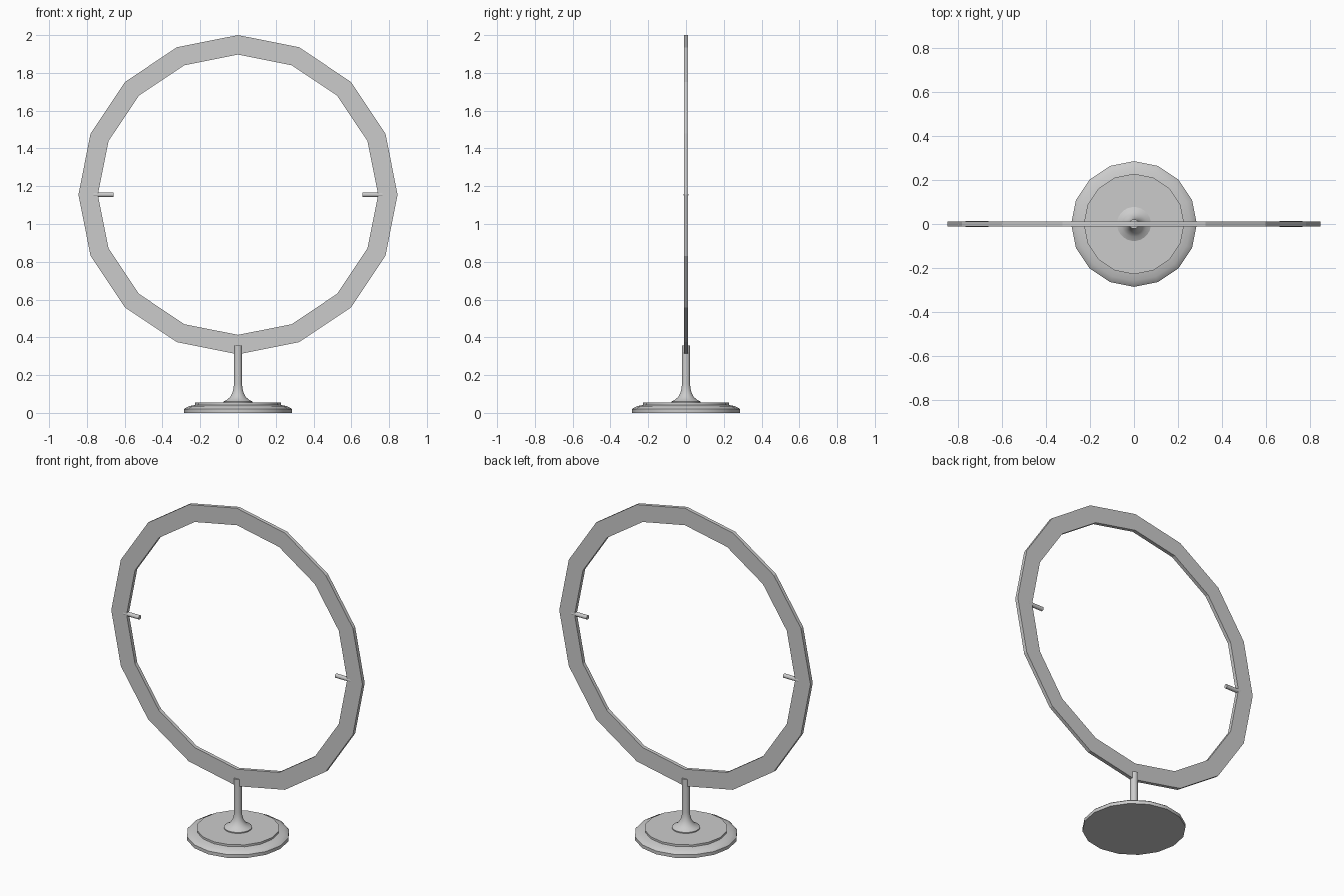
import bpy, bmesh, math

if "Cube" in bpy.data.objects:
    bpy.data.objects.remove(bpy.data.objects["Cube"])


def finish(name, bm, smooth_angle=None):
    bmesh.ops.recalc_face_normals(bm, faces=bm.faces[:])
    mesh = bpy.data.meshes.new(name)
    bm.to_mesh(mesh)
    bm.free()
    obj = bpy.data.objects.new(name, mesh)
    bpy.context.collection.objects.link(obj)
    if smooth_angle:
        bpy.ops.object.select_all(action='DESELECT')
        obj.select_set(True)
        bpy.context.view_layer.objects.active = obj
        bpy.ops.object.shade_smooth_by_angle(angle=math.radians(smooth_angle))
    return obj


def lathe(name, profile, sides, closed=False, axis='Z', loc=(0, 0, 0), smooth_angle=None):
    """Turn (radius, height) points about an axis; open profiles get end caps."""
    bm = bmesh.new()
    rings = []
    for r, h in profile:
        ring = []
        for i in range(sides):
            a = 2 * math.pi * i / sides
            u, v = r * math.cos(a), r * math.sin(a)
            p = {'Z': (u, v, h), 'Y': (u, h, v), 'X': (h, u, v)}[axis]
            ring.append(bm.verts.new([c + o for c, o in zip(p, loc)]))
        rings.append(ring)
    pairs = list(zip(rings, rings[1:]))
    if closed:
        pairs.append((rings[-1], rings[0]))
    for a, b in pairs:
        for i in range(sides):
            j = (i + 1) % sides
            bm.faces.new((a[i], a[j], b[j], b[i]))
    if not closed:
        bm.faces.new(rings[0])
        bm.faces.new(rings[-1])
    return finish(name, bm, smooth_angle)


CENTER_Z = 1.155

# Sixteen-sided flat hoop
lathe("hoop_frame", [(0.845, -0.011), (0.845, 0.011), (0.742, 0.011), (0.742, -0.011)],
      16, closed=True, axis='Y', loc=(0, 0, CENTER_Z))

# Pivot pegs on both sides of the hoop
for side, label in ((-1, "left"), (1, "right")):
    lathe(f"{label}_pivot_peg", [(0.0125, side * 0.66), (0.0125, side * 0.765)],
          16, axis='X', loc=(0, 0, CENTER_Z), smooth_angle=30)

# Stepped foot
lathe("foot", [(0.285, 0), (0.285, 0.02), (0.277, 0.027), (0.258, 0.036),
               (0.228, 0.042), (0.228, 0.054)], 16, smooth_angle=35)

# Stem with flared bottom
lathe("stem", [(0.077, 0.05), (0.077, 0.06), (0.057, 0.07), (0.041, 0.085),
               (0.03, 0.105), (0.0235, 0.13), (0.0215, 0.155), (0.0215, 0.356)],
      32, smooth_angle=35)
